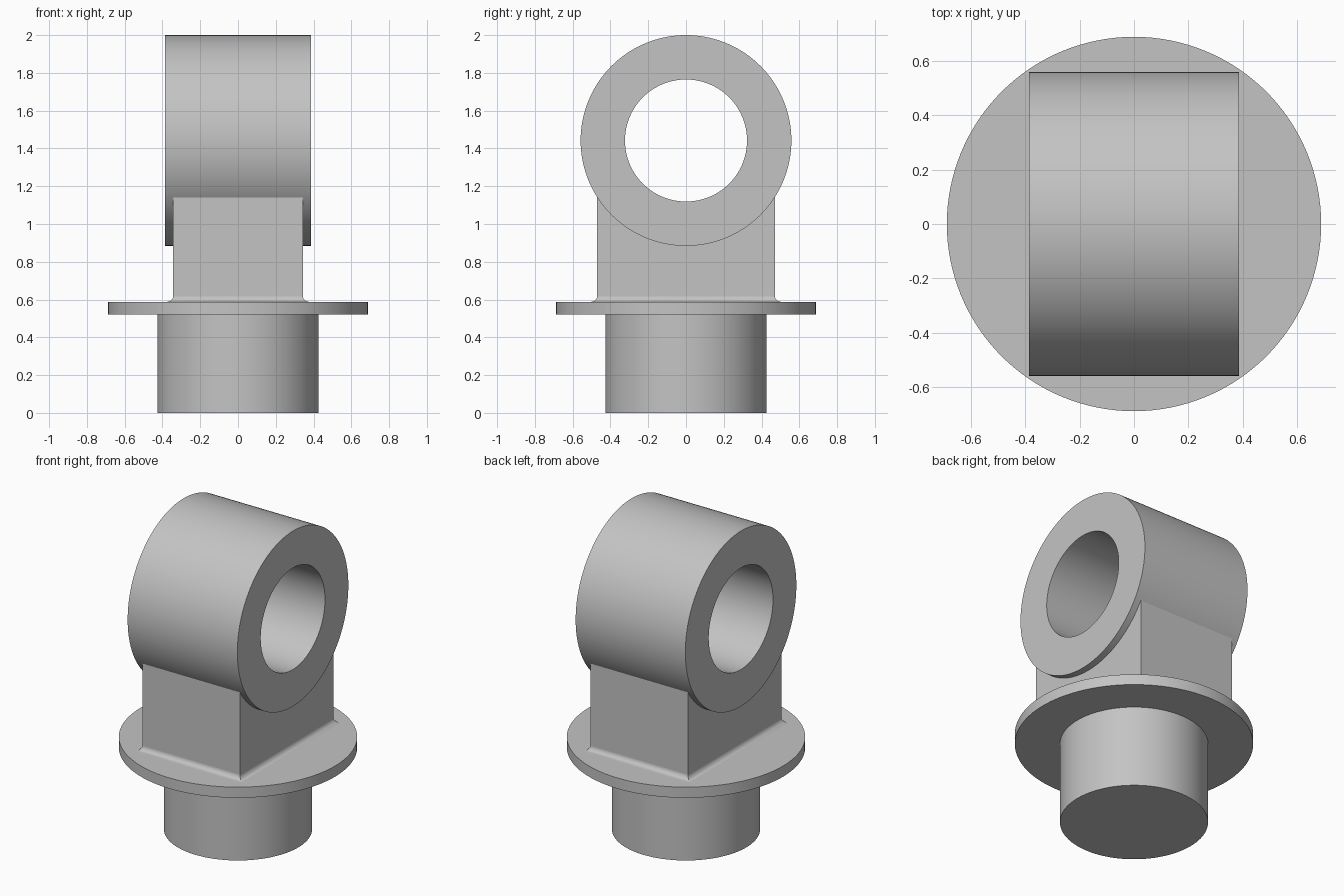
import bpy, bmesh, math

if "Cube" in bpy.data.objects:
    bpy.data.objects.remove(bpy.data.objects["Cube"])

grey = bpy.data.materials.new("plain grey")
grey.use_nodes = True
colour = (0.55, 0.55, 0.55, 1)
grey.diffuse_color = colour
grey.node_tree.nodes["Principled BSDF"].inputs["Base Color"].default_value = colour

EYE_Z, EYE_R, BORE_R, EYE_HALF = 1.442, 0.558, 0.323, 0.386
FLANGE_LOW, FLANGE_TOP = 0.52, 0.588
NECK_X, NECK_Y, FILLET = 0.343, 0.47, 0.033


def cylinder(name, radius, depth, z, along_x=False):
    bpy.ops.mesh.primitive_cylinder_add(
        vertices=128, radius=radius, depth=depth, location=(0, 0, z),
        rotation=(0, math.pi / 2 if along_x else 0, 0))
    obj = bpy.context.object
    obj.name = name
    obj.data.materials.append(grey)
    return obj


def cut(obj, radius):
    """Remove a cylinder around the eye axis from the object."""
    cutter = cylinder("cutter", radius, 2, EYE_Z, True)
    cutter.hide_render = True
    mod = obj.modifiers.new("cut", "BOOLEAN")
    mod.operation = "DIFFERENCE"
    mod.solver = "EXACT"
    mod.object = cutter
    bpy.context.view_layer.objects.active = obj
    bpy.ops.object.modifier_apply(modifier=mod.name)
    bpy.data.objects.remove(cutter)


def smooth(obj):
    bpy.ops.object.select_all(action="DESELECT")
    obj.select_set(True)
    bpy.context.view_layer.objects.active = obj
    bpy.ops.object.shade_smooth_by_angle(angle=math.radians(30))
    obj.modifiers.new("even normals", "WEIGHTED_NORMAL").keep_sharp = True


# Round shank and the disc above it
shank = cylinder("shank", 0.427, FLANGE_LOW + 0.01, (FLANGE_LOW + 0.01) / 2)
flange = cylinder("flange", 0.687, FLANGE_TOP - FLANGE_LOW,
                  (FLANGE_TOP + FLANGE_LOW) / 2)

# Eye: horizontal ring with a through bore
eye = cylinder("eye_ring", EYE_R, EYE_HALF * 2, EYE_Z, True)
cut(eye, BORE_R)

# Neck: rectangular sections flaring into a mitred fillet at the flange
sections = [(FILLET, FLANGE_TOP - 0.02)]
steps = 8
for i in range(steps + 1):
    a = i / steps * math.pi / 2
    sections.append((FILLET * (1 - math.sin(a)),
                     FLANGE_TOP + FILLET * (1 - math.cos(a))))
sections.append((0, EYE_Z - 0.23))

bm = bmesh.new()
loops = [[bm.verts.new((sx * (NECK_X + d), sy * (NECK_Y + d), z))
          for sx, sy in ((-1, -1), (1, -1), (1, 1), (-1, 1))]
         for d, z in sections]
for low, high in zip(loops, loops[1:]):
    for i in range(4):
        j = (i + 1) % 4
        bm.faces.new((low[i], low[j], high[j], high[i]))
bm.faces.new(loops[0][::-1])
bm.faces.new(loops[-1])
mesh = bpy.data.meshes.new("neck")
bm.to_mesh(mesh)
bm.free()
mesh.materials.append(grey)
neck = bpy.data.objects.new("neck", mesh)
bpy.context.collection.objects.link(neck)
# Hollow the neck's top so that it ends inside the ring wall
cut(neck, (EYE_R + BORE_R) / 2)

for part in (shank, flange, eye, neck):
    smooth(part)
